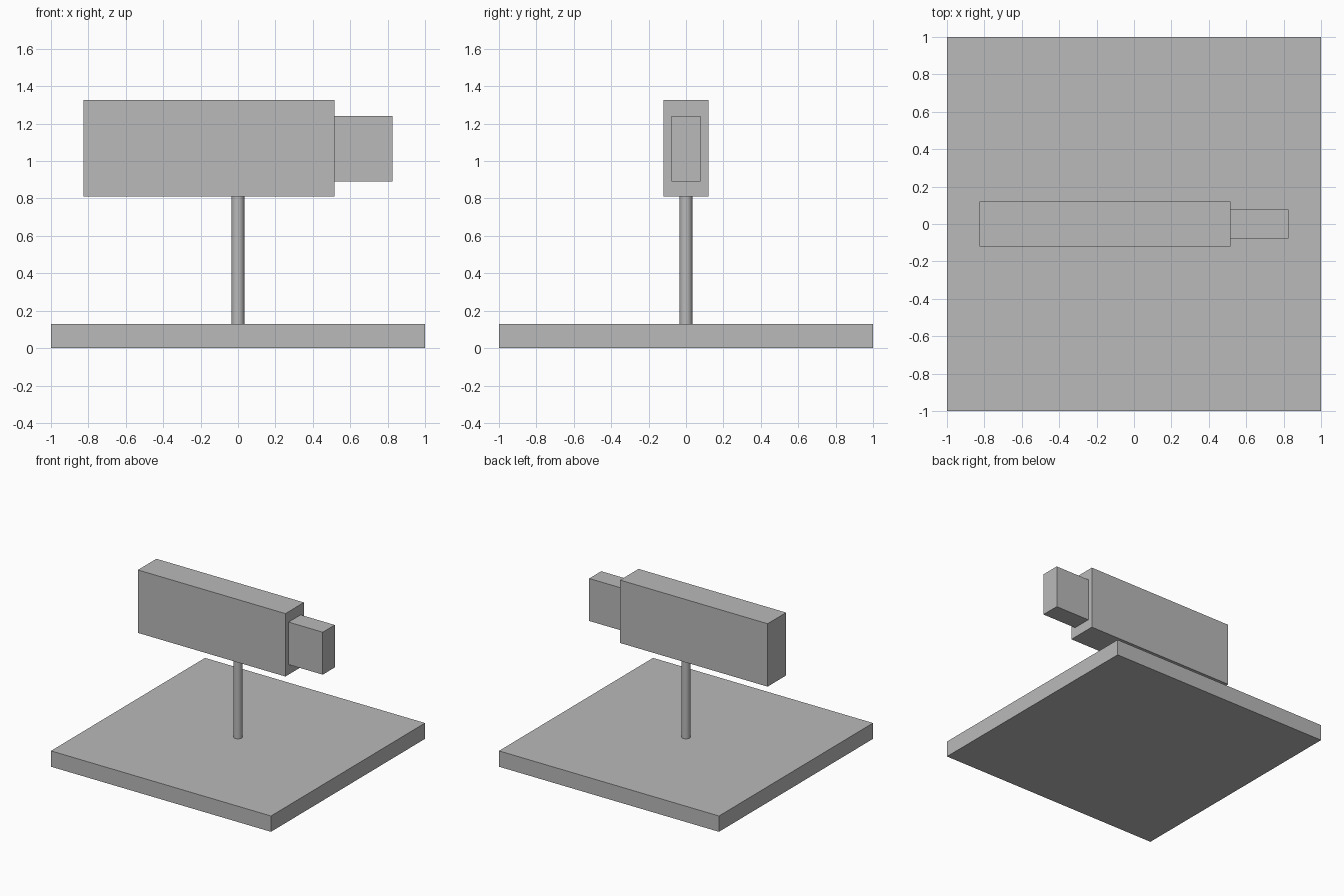
import bpy
import math

if "Cube" in bpy.data.objects:
    bpy.data.objects.remove(bpy.data.objects["Cube"])

# Mid grey used by every part
grey = bpy.data.materials.new("mid_grey")
grey.diffuse_color = (0.49, 0.49, 0.49, 1)
grey.use_nodes = True
grey.node_tree.nodes["Principled BSDF"].inputs["Base Color"].default_value = grey.diffuse_color


def finish(ob, name):
    ob.name = name
    ob.data.materials.append(grey)


def box(name, x, y, z):
    """Box from (min, max) ranges on each axis."""
    bpy.ops.mesh.primitive_cube_add(size=1, location=[sum(r) / 2 for r in (x, y, z)])
    ob = bpy.context.object
    ob.scale = [r[1] - r[0] for r in (x, y, z)]
    bpy.ops.object.transform_apply(location=False, rotation=False, scale=True)
    finish(ob, name)


BASE_TOP, BODY_BOTTOM = 0.13, 0.81

# Square base plate
box("base_plate", (-1, 1), (-1, 1), (0, BASE_TOP))

# Camera housing and lens block
box("camera_body", (-0.826, 0.515), (-0.12, 0.12), (BODY_BOTTOM, 1.327))
box("lens_block", (0.515, 0.825), (-0.078, 0.078), (0.892, 1.241))

# Round support post
bpy.ops.mesh.primitive_cylinder_add(
    vertices=32, radius=0.034, depth=BODY_BOTTOM - BASE_TOP,
    location=(0, 0, (BODY_BOTTOM + BASE_TOP) / 2))
finish(bpy.context.object, "support_post")
bpy.ops.object.shade_smooth_by_angle(angle=math.radians(30))
